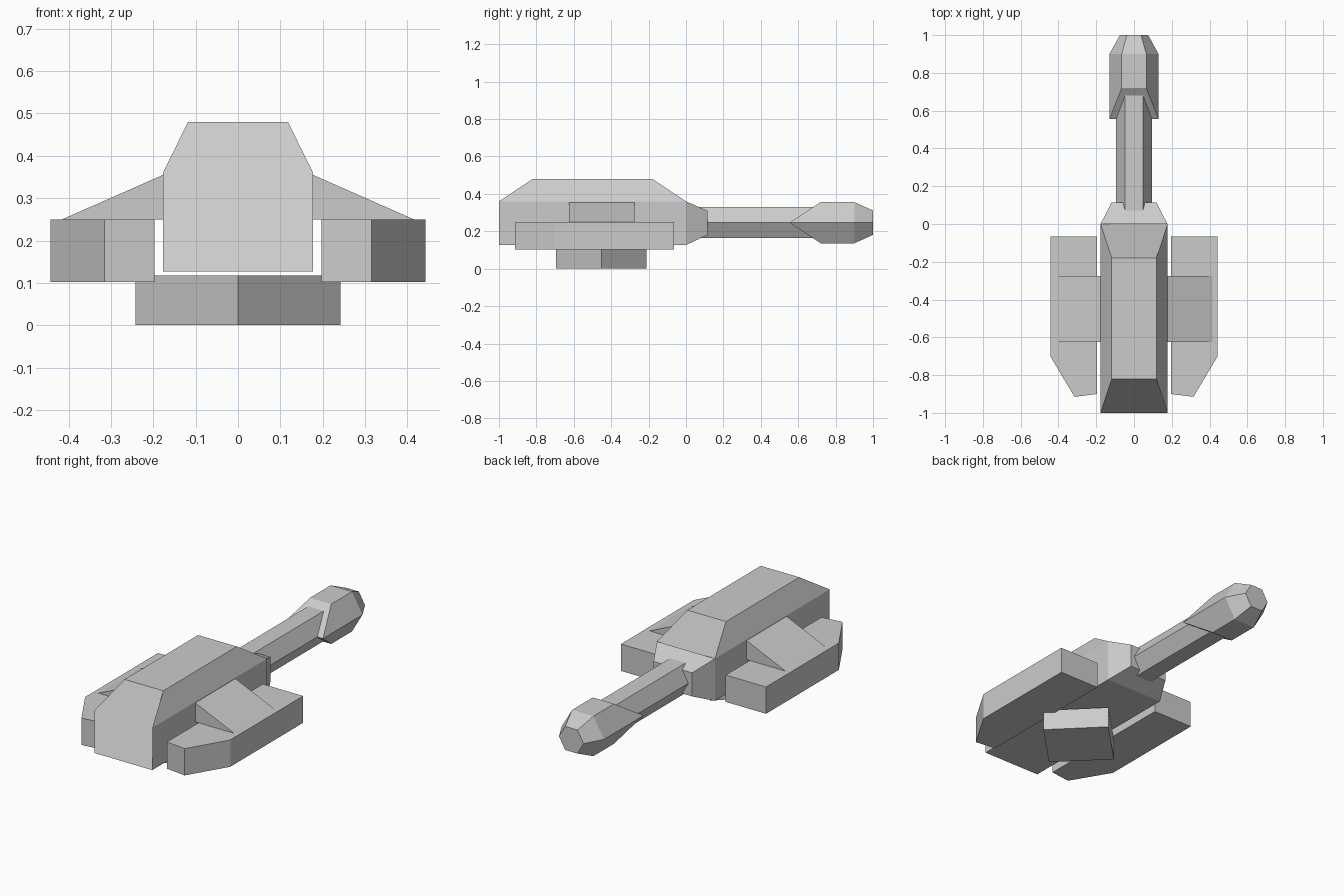
import bpy
import bmesh
import math

cube = bpy.data.objects.get("Cube")
if cube:
    bpy.data.objects.remove(cube, do_unlink=True)

grey = bpy.data.materials.new("plain_grey")
grey.use_nodes = True
colour = (0.6, 0.6, 0.6, 1)
grey.diffuse_color = colour
grey.node_tree.nodes["Principled BSDF"].inputs["Base Color"].default_value = colour


def make_object(name, rings):
    """Skin a list of equal-length vertex rings and cap both ends."""
    bm = bmesh.new()
    loops = [[bm.verts.new(p) for p in ring] for ring in rings]
    n = len(loops[0])
    for a, b in zip(loops, loops[1:]):
        for i in range(n):
            j = (i + 1) % n
            bm.faces.new((a[i], a[j], b[j], b[i]))
    # Bent end caps are split along the line between their side corners
    for loop in (loops[0], loops[-1]):
        flat = max(v.co.y for v in loop) - min(v.co.y for v in loop) < 0.001
        if n == 6 and not flat and name == "muzzle":
            bm.faces.new(loop[:4])
            bm.faces.new(loop[3:] + loop[:1])
        else:
            bm.faces.new(loop)
    bmesh.ops.recalc_face_normals(bm, faces=bm.faces)
    mesh = bpy.data.meshes.new(name)
    bm.to_mesh(mesh)
    bm.free()
    mesh.materials.append(grey)
    obj = bpy.data.objects.new(name, mesh)
    bpy.context.collection.objects.link(obj)
    return obj


def prism(name, outline, low, high, axis):
    """Extrude a 2D outline along the z or y axis."""
    def place(a, b, h):
        return (a, b, h) if axis == "z" else (a, h, b)
    return make_object(name, [[place(a, b, h) for a, b in outline] for h in (low, high)])


def section(y, half_low, half_top, bottom, shoulder, top, top_y):
    """Hull cross-section whose roof corners may lean along y."""
    return [(-half_low, y, bottom), (half_low, y, bottom), (half_low, y, shoulder),
            (half_top, top_y, top), (-half_top, top_y, top), (-half_low, y, shoulder)]


def hexagon(y, rx, rz, sweep=0):
    """Hexagon around the barrel axis; sweep pushes top and bottom along y."""
    ring = []
    for i in range(6):
        a = math.radians(60 * i)
        lift = abs(math.sin(a)) / math.sin(math.radians(60))
        ring.append((rx * math.cos(a), y + sweep * lift,
                     0.246 + rz * lift * (1 if i < 3 else -1)))
    return ring


# Turret hull: faceted roof on a box
hull = make_object("turret_hull", [
    section(-1.0, 0.177, 0.118, 0.127, 0.36, 0.48, -0.82),
    section(0.0, 0.177, 0.118, 0.127, 0.36, 0.48, -0.18)])

# Tapered mantlet in front of the hull
mantlet = make_object("mantlet", [
    [(s * w, y, z) for s, z in ((-1, lo), (1, lo), (1, hi), (-1, hi))]
    for y, w, lo, hi in ((0.0, 0.177, 0.127, 0.36), (0.115, 0.118, 0.18, 0.31))])

# Six-sided barrel and flared muzzle
make_object("barrel", [hexagon(0.02, 0.095, 0.083), hexagon(0.75, 0.095, 0.083)])
make_object("muzzle", [hexagon(0.555, 0.13, 0.11, 0.165),
                       hexagon(0.90, 0.13, 0.11),
                       hexagon(1.0, 0.075, 0.065)])

# Side pods with their sloped brackets
pod = [(0.197, -0.065), (0.443, -0.065), (0.443, -0.70), (0.315, -0.915), (0.197, -0.90)]
bracket = [(0.17, 0.25), (0.415, 0.25), (0.17, 0.358)]
for side, sign in (("left", 1), ("right", -1)):
    prism(side + "_pod", [(sign * x, y) for x, y in pod], 0.102, 0.25, "z")
    prism(side + "_bracket", [(sign * x, z) for x, z in bracket], -0.625, -0.275, "y")

# Diamond-set mounting block under the hull
r = 0.242
prism("mount_block", [(r, -0.452), (0, r - 0.452), (-r, -0.452), (0, -r - 0.452)],
      0, 0.117, "z")
